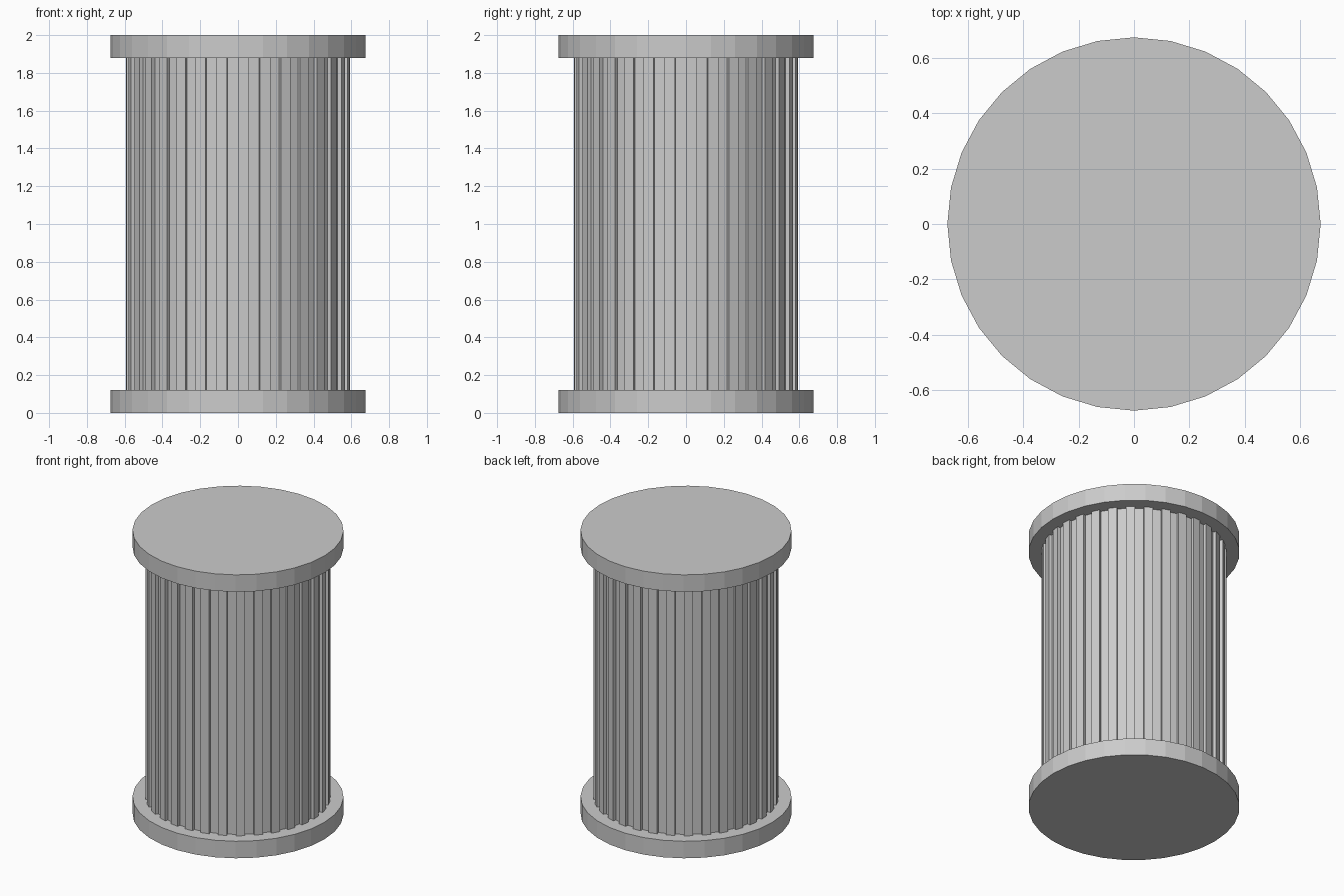
import bpy, bmesh
from math import sin, cos, pi

if "Cube" in bpy.data.objects:
    bpy.data.objects.remove(bpy.data.objects["Cube"])

def prism(name, outline, z0, z1):
    """Extrude a closed 2D outline from z0 to z1."""
    bm = bmesh.new()
    base = bm.faces.new([bm.verts.new((x, y, z0)) for x, y in outline])
    top = bmesh.ops.extrude_face_region(bm, geom=[base], use_keep_orig=True)
    verts = [g for g in top["geom"] if isinstance(g, bmesh.types.BMVert)]
    bmesh.ops.translate(bm, verts=verts, vec=(0, 0, z1 - z0))
    bmesh.ops.recalc_face_normals(bm, faces=bm.faces[:])
    mesh = bpy.data.meshes.new(name)
    bm.to_mesh(mesh)
    bm.free()
    obj = bpy.data.objects.new(name, mesh)
    bpy.context.collection.objects.link(obj)
    return obj

def polar(r, a):
    return (r * cos(a), r * sin(a))

# End discs
disc = [polar(0.675, 2 * pi * i / 32) for i in range(32)]
prism("bottom_disc", disc, 0.0, 0.12)
prism("top_disc", disc, 1.88, 2.0)

# Ribbed body: alternating raised and recessed flat strips
strips = 64
outline = []
for i in range(strips):
    r = 0.592 if i % 2 == 0 else 0.57
    outline += [polar(r, 2 * pi * i / strips), polar(r, 2 * pi * (i + 1) / strips)]
prism("ribbed_body", outline, 0.12, 1.88)
